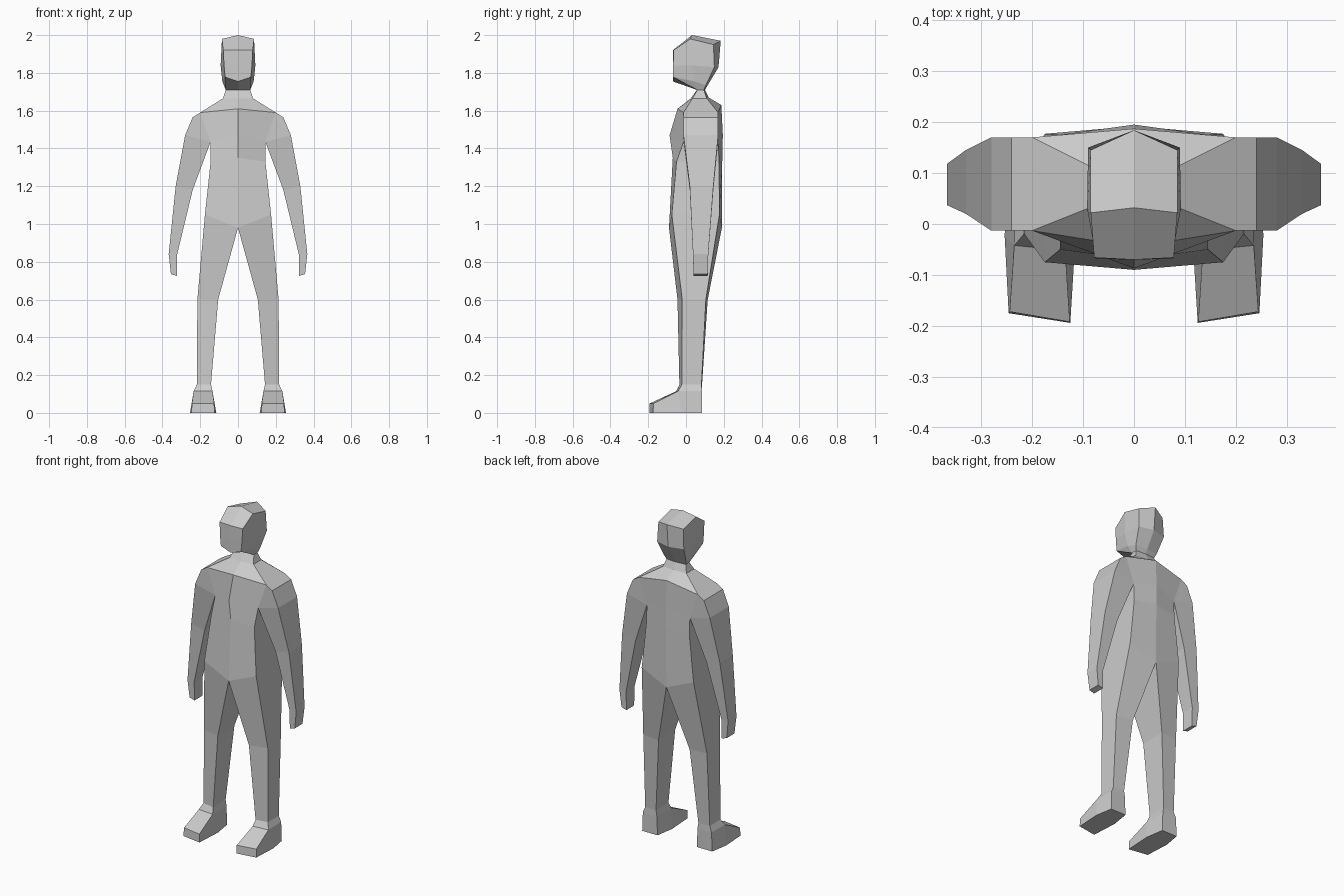
import bpy, bmesh

if "Cube" in bpy.data.objects:
    bpy.data.objects.remove(bpy.data.objects["Cube"])

bm = bmesh.new()
cache = {}


def vert(co):
    key = tuple(round(c, 4) for c in co)
    if key not in cache:
        cache[key] = bm.verts.new(key)
    return cache[key]


def face(*pts):
    """Add a face and its mirror image, collapsing repeated points."""
    for s in (1, -1):
        vs = list(dict.fromkeys(vert((s * x if x else 0.0, y, z)) for x, y, z in pts))
        if len(vs) > 2 and not bm.faces.get(vs):
            bm.faces.new(vs)


def loft(rings, closed=False, skip=lambda ring, seg: False):
    for r, (a, b) in enumerate(zip(rings, rings[1:])):
        n = len(a)
        for i in range(n if closed else n - 1):
            if not skip(r, i):
                j = (i + 1) % n
                face(a[i], a[j], b[j], b[i])


# Torso: half rings from front centre round to back centre, hip to neck
hip = [(0, -.09, .98), (.175, -.075, 1.05), (.175, .177, 1.05), (0, .19, .98)]
waist = [(0, -.07, 1.35), (.145, -.05, 1.33), (.145, .175, 1.33), (0, .192, 1.35)]
chest = [(0, -.087, 1.47), (.145, -.013, 1.435), (.145, .17, 1.435), (0, .195, 1.47)]
shoulder = [(0, -.045, 1.61), (.2, -.013, 1.59), (.2, .17, 1.59), (0, .187, 1.63)]
collar = [(0, .025, 1.665), (.08, .035, 1.665), (.08, .11, 1.665), (0, .12, 1.67)]
neck = [(0, .058, 1.71), (.065, .06, 1.71), (.065, .095, 1.71), (0, .1, 1.71)]
# the side panel between chest and shoulder is left open for the arm
loft([hip, waist, chest, shoulder, collar, neck],
     skip=lambda r, i: r == 2 and i == 1)

# Head: half rings, jaw to crown
neck5 = [neck[0], neck[1], neck[1], neck[2], neck[3]]
jaw = [(0, -.07, 1.755), (.068, -.068, 1.778), (.083, .045, 1.755),
       (.075, .105, 1.735), (0, .115, 1.735)]
cheek = [(0, -.07, 1.83), (.074, -.068, 1.84), (.092, .03, 1.84),
         (.09, .15, 1.83), (0, .172, 1.83)]
brow = [(0, -.07, 1.92), (.078, -.066, 1.92), (.085, .022, 1.98),
        (.085, .145, 1.95), (0, .184, 1.97)]
crown = (0, .032, 2.0)
loft([neck5, jaw, cheek, brow])
face(brow[0], brow[1], brow[2], crown)
face(crown, brow[2], brow[3], brow[4])


# Arm: square rings given by outer point, inner point and depth range
def arm_ring(xo, zo, xi, zi, y0, y1):
    return [(xo, y0, zo), (xo, y1, zo), (xi, y1, zi), (xi, y0, zi)]


arm = [arm_ring(*p) for p in (
    (.2, 1.59, .145, 1.435, -.013, .17),
    (.24, 1.565, .145, 1.435, -.013, .17),
    (.28, 1.47, .145, 1.435, -.013, .17),
    (.33, 1.2, .24, 1.18, .02, .145),
    (.367, .84, .322, .84, .037, .118),
    (.355, .735, .322, .725, .04, .115))]
loft(arm, closed=True)
face(*arm[-1])

# Leg: hip opening down to the ankle
leg = [[hip[1], hip[2], hip[3], hip[0]],
       [(.215, -.02, .6), (.215, .105, .6), (.105, .115, .6), (.105, -.045, .6)],
       [(.218, -.022, .15), (.218, .082, .15), (.143, .085, .15), (.143, -.035, .15)],
       [(.235, -.042, .115), (.232, .085, .115), (.137, .085, .115), (.135, -.052, .115)]]
loft(leg, closed=True)

# Foot: wedge from heel through ball to toe
of, ob, ib, inf = leg[-1]
heel_o, heel_i = (.236, .085, 0), (.133, .085, 0)
ball_o, ball_i = (.254, -.02, 0), (.115, -.03, 0)
toe_o, toe_i = (.246, -.175, 0), (.125, -.194, 0)
tip_o, tip_i = (.244, -.172, .05), (.126, -.192, .05)
face(ob, heel_o, heel_i, ib)
face(of, ob, heel_o, ball_o)
face(inf, ib, heel_i, ball_i)
face(of, ball_o, toe_o, tip_o)
face(inf, ball_i, toe_i, tip_i)
face(of, tip_o, tip_i, inf)
face(tip_o, toe_o, toe_i, tip_i)
face(heel_o, ball_o, toe_o, toe_i, ball_i, heel_i)

bmesh.ops.recalc_face_normals(bm, faces=bm.faces[:])
mesh = bpy.data.meshes.new("body")
bm.to_mesh(mesh)
bm.free()
bpy.context.collection.objects.link(bpy.data.objects.new("body", mesh))
